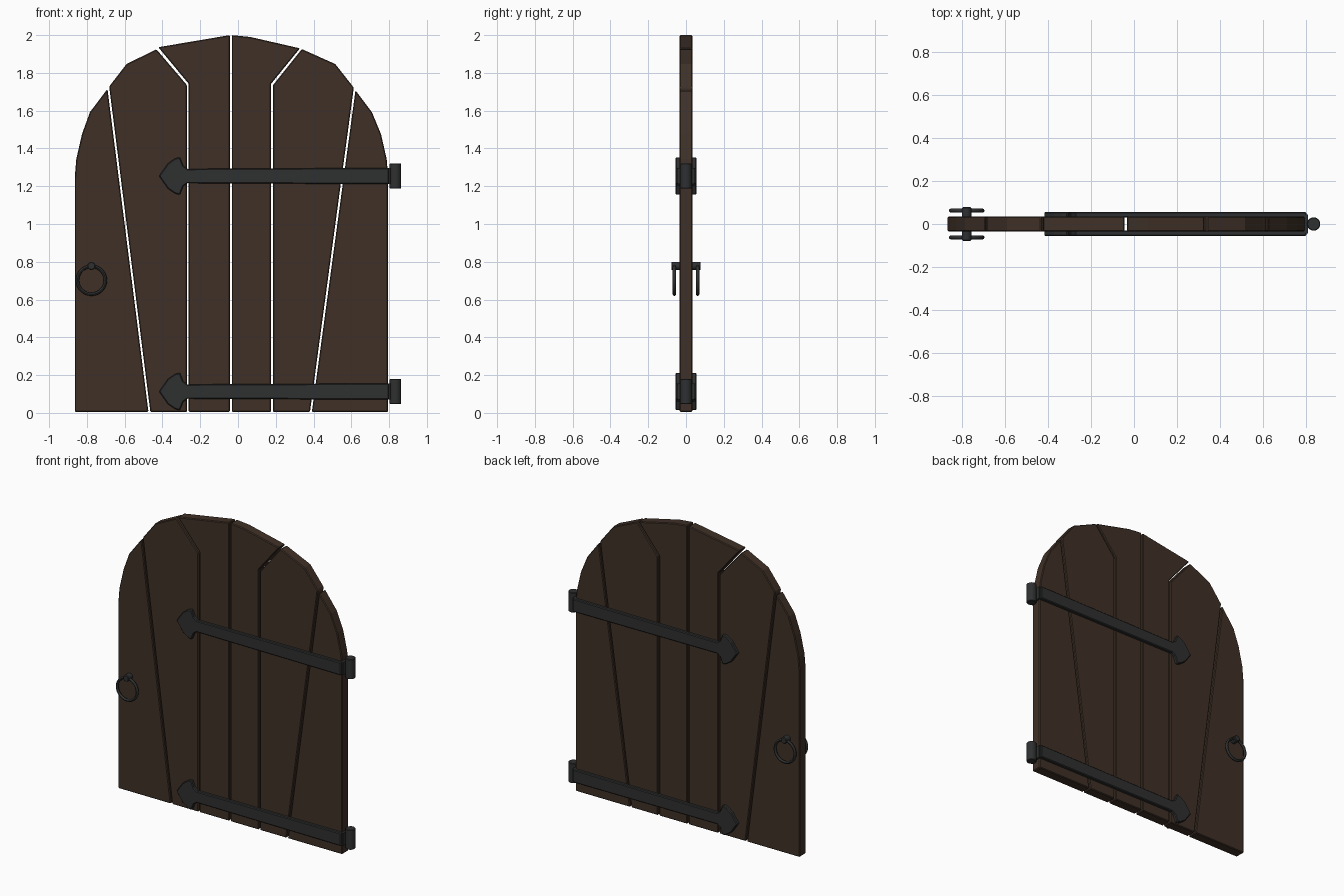
import bpy, bmesh, math
from mathutils import Matrix

if "Cube" in bpy.data.objects:
    bpy.data.objects.remove(bpy.data.objects["Cube"])


def material(name, rgb):
    m = bpy.data.materials.new(name)
    m.diffuse_color = (*rgb, 1)
    m.use_nodes = True
    m.node_tree.nodes["Principled BSDF"].inputs["Base Color"].default_value = m.diffuse_color
    return m


WOOD = material("dark wood", (0.050, 0.030, 0.020))
IRON = material("black iron", (0.028, 0.029, 0.030))


def finish(bm, name, mat, bevel=0.0, smooth=False):
    bmesh.ops.recalc_face_normals(bm, faces=bm.faces)
    me = bpy.data.meshes.new(name)
    bm.to_mesh(me)
    bm.free()
    me.materials.append(mat)
    ob = bpy.data.objects.new(name, me)
    bpy.context.collection.objects.link(ob)
    if bevel:
        mod = ob.modifiers.new("bevel", 'BEVEL')
        mod.width = bevel
        mod.segments = 1
        mod.limit_method = 'ANGLE'
        mod.angle_limit = math.radians(40)
    if smooth:
        bpy.ops.object.select_all(action='DESELECT')
        ob.select_set(True)
        bpy.context.view_layer.objects.active = ob
        bpy.ops.object.shade_smooth_by_angle(angle=math.radians(45))
    return ob


def slab(name, pts, y0, y1, mat, bevel):
    """Extrude an x-z outline from y0 to y1."""
    bm = bmesh.new()
    f = bm.faces.new([bm.verts.new((x, y0, z)) for x, z in pts])
    ext = bmesh.ops.extrude_face_region(bm, geom=[f])
    for v in ext["geom"]:
        if isinstance(v, bmesh.types.BMVert):
            v.co.y = y1
    return finish(bm, name, mat, bevel)


def cylinder(name, r, depth, matrix, sides, bevel):
    bm = bmesh.new()
    bmesh.ops.create_cone(bm, cap_ends=True, segments=sides, radius1=r, radius2=r,
                          depth=depth, matrix=matrix)
    return finish(bm, name, IRON, bevel, True)


def ring(name, major, minor, centre, n=28, k=8):
    """Torus lying in the x-z plane."""
    bm = bmesh.new()
    loops = []
    for i in range(n):
        a = 2 * math.pi * i / n
        row = []
        for j in range(k):
            b = 2 * math.pi * j / k
            r = major + minor * math.cos(b)
            row.append(bm.verts.new((centre[0] + r * math.cos(a),
                                     centre[1] + minor * math.sin(b),
                                     centre[2] + r * math.sin(a))))
        loops.append(row)
    for i in range(n):
        p, q = loops[i], loops[(i + 1) % n]
        for j in range(k):
            bm.faces.new((p[j], p[(j + 1) % k], q[(j + 1) % k], q[j]))
    return finish(bm, name, IRON, 0, True)


# Door planks, one outline each, left to right
planks = [
    [(-.864, .005), (-.474, .005), (-.691, 1.715), (-.784, 1.592),
     (-.826, 1.476), (-.856, 1.344), (-.864, 1.25)],
    [(-.464, .005), (-.270, .005), (-.270, 1.735), (-.432, 1.925),
     (-.590, 1.847), (-.682, 1.728)],
    [(-.261, .005), (-.043, .005), (-.043, 2.0), (-.422, 1.936), (-.261, 1.742)],
    [(-.033, .005), (.175, .005), (.175, 1.742), (.328, 1.930),
     (.066, 1.990), (-.033, 2.0)],
    [(.185, .005), (.381, .005), (.613, 1.722), (.515, 1.847),
     (.338, 1.926), (.185, 1.735)],
    [(.391, .005), (.795, .005), (.795, 1.25), (.787, 1.344), (.757, 1.476),
     (.709, 1.592), (.622, 1.708)],
]
for i, p in enumerate(planks):
    slab(f"plank_{i + 1}", p, -.034, .034, WOOD, .005)

# Strap hinges: spear-headed plate on both faces, edge wrap and barrel
half = [(.80, .043), (-.268, .038), (-.290, .055), (-.308, .100),
        (-.335, .092), (-.372, .066)]
outline = half + [(-.418, 0)] + [(x, -z) for x, z in reversed(half)]
for level, zc in (("lower", .113), ("upper", 1.254)):
    pts = [(x, z + zc) for x, z in outline]
    for side, s in (("front", -1), ("back", 1)):
        slab(f"{level}_hinge_strap_{side}", pts, s * .030, s * .056, IRON, .005)
    wrap = [(.785, zc - .042), (.808, zc - .042), (.808, zc + .042), (.785, zc + .042)]
    slab(f"{level}_hinge_wrap", wrap, -.045, .045, IRON, 0)
    cylinder(f"{level}_hinge_barrel", .031, .132,
             Matrix.Translation((.833, 0, zc)), 16, .003)

# Ring handles with knobs on both faces
turn = Matrix.Rotation(math.pi / 2, 4, 'X')
for side, s in (("front", -1), ("back", 1)):
    cylinder(f"handle_knob_{side}", .022, .05,
             Matrix.Translation((-.776, s * .053, .778)) @ turn, 12, .004)
    ring(f"handle_ring_{side}", .074, .009, (-.776, s * .062, .702))
